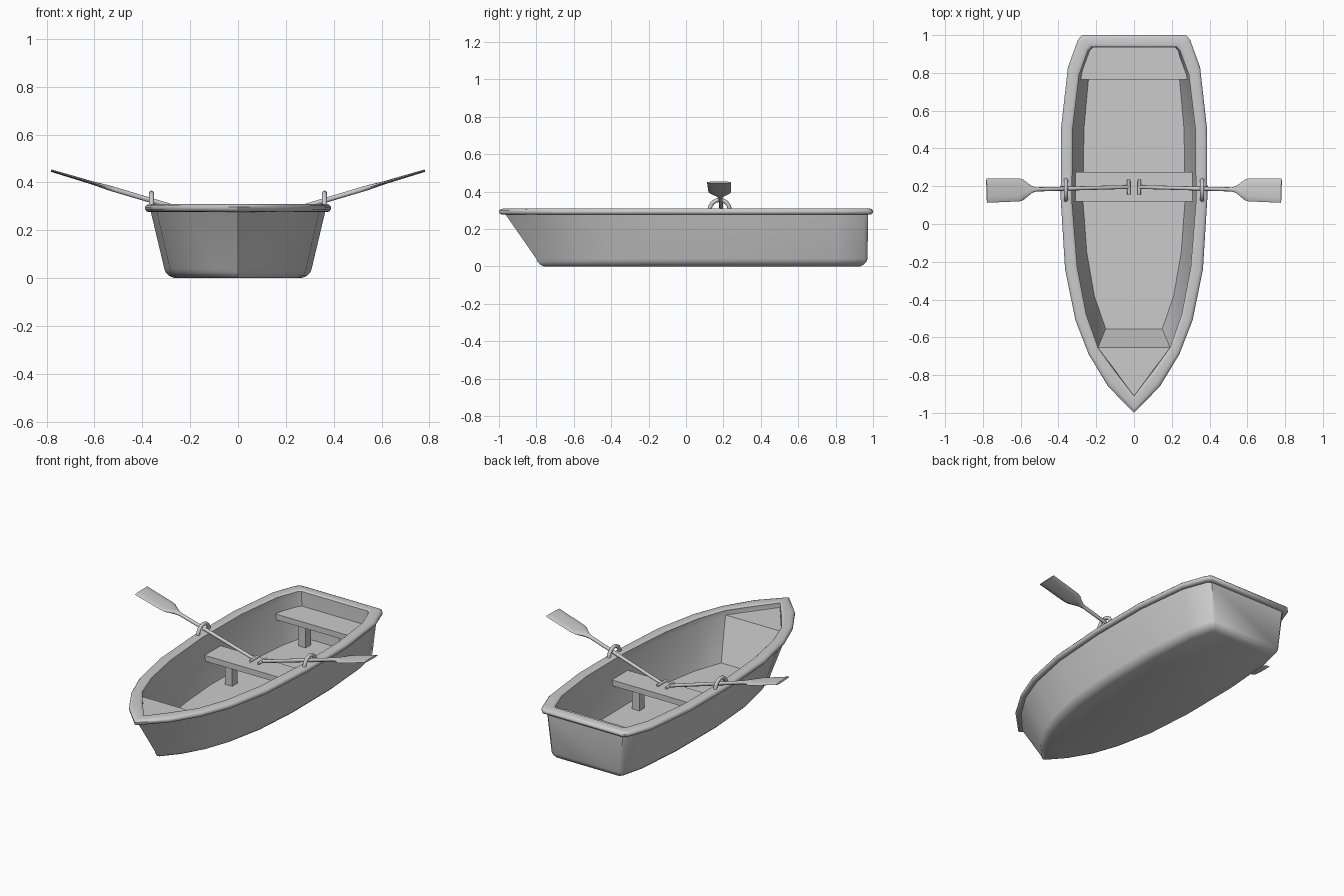
import bpy, bmesh, math
from mathutils import Matrix, Vector

if "Cube" in bpy.data.objects:
    bpy.data.objects.remove(bpy.data.objects["Cube"])

grey = bpy.data.materials.new("plain_grey")
grey.use_nodes = True
grey.diffuse_color = (0.6, 0.6, 0.6, 1)
grey.node_tree.nodes["Principled BSDF"].inputs["Base Color"].default_value = (0.6, 0.6, 0.6, 1)


def finish(name, bm, smooth=None, mirror=False):
    bmesh.ops.recalc_face_normals(bm, faces=bm.faces)
    mesh = bpy.data.meshes.new(name)
    bm.to_mesh(mesh)
    bm.free()
    mesh.materials.append(grey)
    ob = bpy.data.objects.new(name, mesh)
    bpy.context.collection.objects.link(ob)
    if mirror:
        ob.modifiers.new("Mirror", "MIRROR").use_mirror_merge = False
    if smooth:
        bpy.ops.object.select_all(action="DESELECT")
        ob.select_set(True)
        bpy.context.view_layer.objects.active = ob
        bpy.ops.object.shade_smooth_by_angle(angle=math.radians(smooth))
    return ob


def loft(bm, rings):
    # Skin closed rings and cap both ends
    loops = [[bm.verts.new(p) for p in ring] for ring in rings]
    for a, b in zip(loops, loops[1:]):
        for i in range(len(a)):
            j = (i + 1) % len(a)
            bm.faces.new((a[i], a[j], b[j], b[i]))
    bm.faces.new(loops[0])
    bm.faces.new(loops[-1])


def box(name, lo, hi, mirror=False):
    bm = bmesh.new()
    bottom = [(lo[0], lo[1]), (hi[0], lo[1]), (hi[0], hi[1]), (lo[0], hi[1])]
    loft(bm, [[(x, y, z) for x, y in bottom] for z in (lo[2], hi[2])])
    return finish(name, bm, mirror=mirror)


# Half outlines running from bow to stern
RIM_OUT = [(0, -1), (.137, -.86), (.24, -.69), (.31, -.51), (.365, -.24), (.388, .13),
           (.387, .5), (.35, .83), (.297, .975), (.275, 1)]
RIM_IN = [(0, -.91), (.1, -.78), (.19, -.655), (.252, -.48), (.3, -.23), (.328, .12),
          (.325, .5), (.29, .79), (.242, .92), (.225, .936)]
CHINE = [(0, -.8), (.095, -.7), (.175, -.57), (.235, -.41), (.285, -.18), (.308, .12),
         (.306, .5), (.28, .81), (.243, .955), (.225, .97)]
FLOOR = [(0, -.72), (.07, -.66), (.15, -.555), (.21, -.38), (.25, -.15), (.27, .12),
         (.265, .5), (.24, .78), (.21, .91), (.2, .925)]


def mix(a, b, t):
    return [Vector(p).lerp(Vector(q), t) for p, q in zip(a, b)]


def ring(half, z):
    left = [(x, y, z) for x, y in half]
    return left + [(-x, y, z) for x, y, z in reversed(left[1:])]


# Hull: floor, inner wall, rounded gunwale, outer side and bottom in one skin
keel = [(x * .86, (y - .1) * .955 + .1) for x, y in CHINE]
rings = [ring(FLOOR, .03), ring(RIM_IN, .27)]
for t, z in [(1, .303), (.9, .309), (.75, .31), (.3, .31), (.1, .306), (0, .298),
             (0, .288), (.1, .279), (.25, .276), (.4, .276)]:
    rings.append(ring(mix(RIM_OUT, RIM_IN, t), z))
for t, z in [(0, .04), (.12, .025), (.5, .009), (1, 0)]:
    rings.append(ring(mix(CHINE, keel, t), z))
hull = bmesh.new()
loft(hull, rings)
finish("hull", hull, smooth=42)

# Foredeck with sloping bulkhead
deck = bmesh.new()
loft(deck, [[(-.19, -.655, .275), (0, -.91, .275), (.19, -.655, .275)],
            [(-.155, -.555, .03), (0, -.72, .03), (.155, -.555, .03)]])
finish("foredeck", deck)

# Benches and their legs
box("middle_bench", (-.312, .12, .165), (.312, .275, .2))
box("middle_bench_legs", (.16, .172, .03), (.21, .222, .165), mirror=True)
bench = bmesh.new()
plan = [(-.283, .765), (.283, .765), (.272, .82), (.235, .92), (.22, .936)]
plan += [(-x, y) for x, y in reversed(plan[2:])]
loft(bench, [[(x, y, z) for x, y in plan] for z in (.18, .215)])
finish("stern_bench", bench)
box("stern_bench_legs", (.115, .82, .03), (.165, .87, .18), mirror=True)

# Oars: round shaft flattening into a blade, with a crosswise grip
SIDES = 10
oar = bmesh.new()
stations = [(0, .01, .01), (.51, .011, .011), (.535, .018, .011), (.585, .056, .008),
            (.605, .061, .007), (.785, .064, .005)]
turn = [2 * math.pi * i / SIDES for i in range(SIDES)]
sections = []
for u, wide, thick in stations:
    power = 1 if wide == thick else .6
    sections.append([(u, wide * math.copysign(abs(math.cos(a)) ** power, math.cos(a)),
                      thick * math.sin(a)) for a in turn])
loft(oar, sections)
bmesh.ops.create_cone(oar, cap_ends=True, segments=SIDES, radius1=.009, radius2=.009,
                      depth=.08, matrix=Matrix.Rotation(math.pi / 2, 4, "X"))
place = (Matrix.Translation((.028, .196, .225))
         @ Matrix.Rotation(math.radians(-1.5), 4, "Z")
         @ Matrix.Rotation(math.radians(-16.6), 4, "Y"))
bmesh.ops.transform(oar, matrix=place, verts=oar.verts)
finish("oars", oar, smooth=40, mirror=True)

# Oarlocks: arched hoops on the gunwale
lock = bmesh.new()
arch = []
for i in range(13):
    a = math.pi * i / 12
    out = Vector((0, math.cos(a), math.sin(a)))
    arch.append([Vector((.361, .18, .302)) + out * (.053 + .011 * math.cos(b))
                 + Vector((.011 * math.sin(b), 0, 0)) for b in turn])
loft(lock, arch)
finish("oarlocks", lock, smooth=40, mirror=True)
